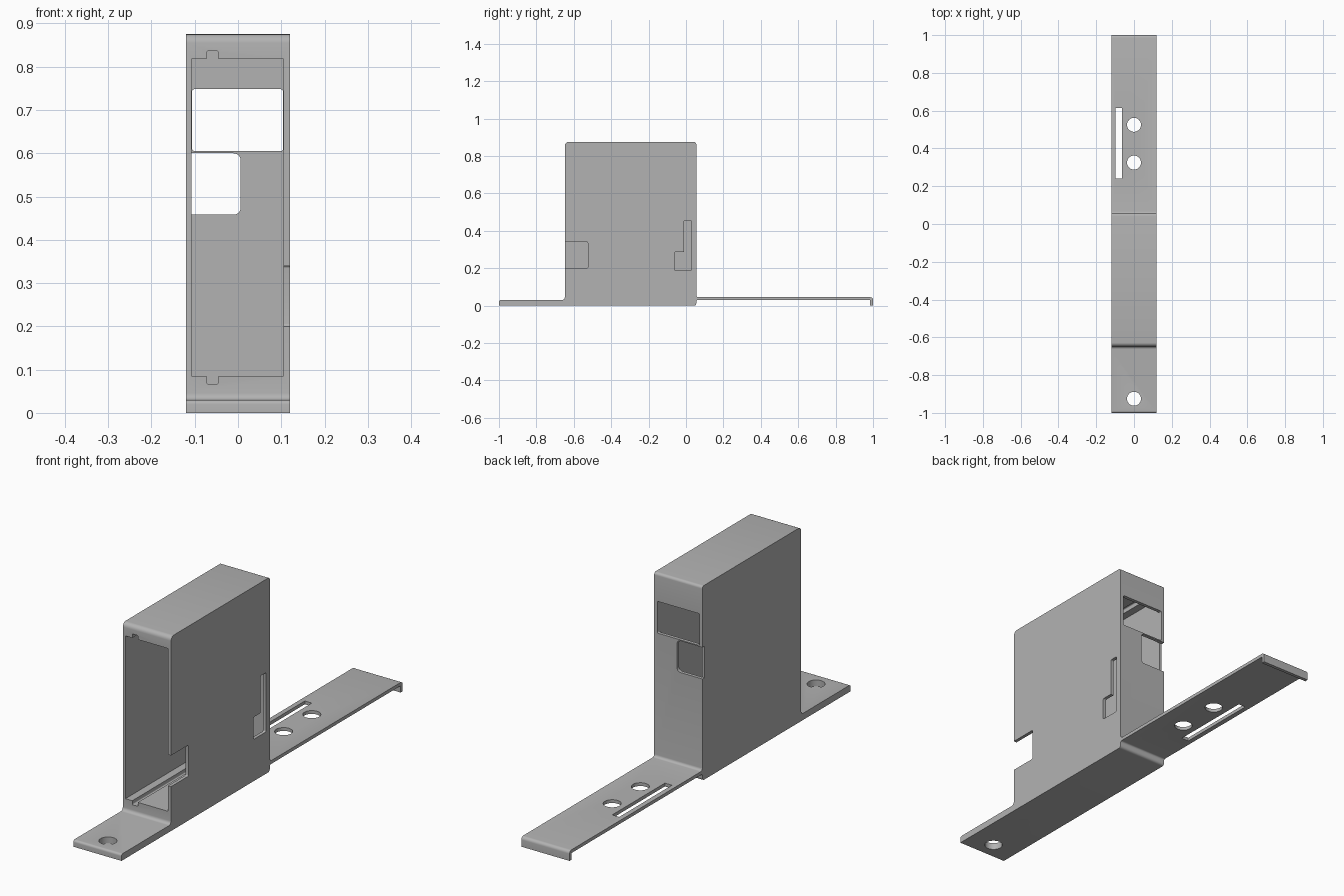
import bpy
import bmesh
import math
from mathutils import Vector

cube = bpy.data.objects.get("Cube")
if cube:
    bpy.data.objects.remove(cube, do_unlink=True)

grey = bpy.data.materials.new("plain grey")
grey.use_nodes = True
colour = (0.45, 0.45, 0.45, 1)
grey.diffuse_color = colour
grey.node_tree.nodes["Principled BSDF"].inputs["Base Color"].default_value = colour


def rounded(corners, steps=5):
    """Outline from (u, v, radius) corners, each corner filleted."""
    out = []
    for i, (u, v, r) in enumerate(corners):
        p = Vector((u, v))
        if not r:
            out.append(p)
            continue
        a = (Vector(corners[i - 1][:2]) - p).normalized()
        b = (Vector(corners[(i + 1) % len(corners)][:2]) - p).normalized()
        for k in range(steps + 1):
            t = math.pi / 2 * k / steps
            out.append(p + a * r * (1 - math.sin(t)) + b * r * (1 - math.cos(t)))
    return out


def box(u0, u1, v0, v1, r=0):
    return rounded([(u0, v0, r), (u1, v0, r), (u1, v1, r), (u0, v1, r)])


def circle(u, v, r, n=40):
    return [Vector((u + r * math.cos(2 * math.pi * k / n),
                    v + r * math.sin(2 * math.pi * k / n))) for k in range(n)]


def prism(name, outline, axis, lo, hi):
    """Extrude a flat outline along one axis from lo to hi."""
    place = {"x": lambda p, w: (w, p.x, p.y),
             "y": lambda p, w: (p.x, w, p.y),
             "z": lambda p, w: (p.x, p.y, w)}[axis]
    bm = bmesh.new()
    ends = [[bm.verts.new(place(p, w)) for p in outline] for w in (lo, hi)]
    bm.faces.new(ends[0])
    bm.faces.new(ends[1])
    n = len(outline)
    for i in range(n):
        j = (i + 1) % n
        bm.faces.new((ends[0][i], ends[0][j], ends[1][j], ends[1][i]))
    bmesh.ops.recalc_face_normals(bm, faces=bm.faces)
    mesh = bpy.data.meshes.new(name)
    bm.to_mesh(mesh)
    bm.free()
    mesh.materials.append(grey)
    obj = bpy.data.objects.new(name, mesh)
    bpy.context.collection.objects.link(obj)
    return obj


# Main body: side profile with both mounting tabs, extruded across the width
W = 0.12
FRONT, BACK, TOP = -0.648, 0.055, 0.875
body = prism("mounting_housing", rounded([
    (-1, 0, 0), (BACK, 0, 0.012), (BACK, 0.03, 0.008), (0.985, 0.03, 0),
    (0.985, 0, 0), (1, 0, 0), (1, 0.045, 0.014), (BACK, 0.045, 0.012),
    (BACK, TOP, 0.012), (FRONT, TOP, 0.02), (FRONT, 0.03, 0.015),
    (-1, 0.03, 0.01)]), "x", -W, W)

# Cavity with guide grooves in floor and ceiling, open at the front
L, R, LOW, HIGH = -0.107, 0.105, 0.085, 0.818
G0, G1, DEPTH = -0.073, -0.045, 0.018
f = 0.004
cavity = rounded([
    (L, LOW, 0), (G0, LOW, 0), (G0, LOW - DEPTH, f), (G1, LOW - DEPTH, f),
    (G1, LOW, 0), (R, LOW, 0), (R, HIGH, 0), (G1, HIGH, 0),
    (G1, HIGH + DEPTH, f), (G0, HIGH + DEPTH, f), (G0, HIGH, 0), (L, HIGH, 0)])

cutters = [
    prism("cavity_cut", cavity, "y", -0.8, 0.04),
    # Back windows, the lower one open through the corner
    prism("upper_window_cut", box(L + 0.0005, R - 0.0005, 0.605, 0.748, 0.006),
          "y", 0.02, 0.1),
    prism("lower_window_cut", rounded([
        (-0.15, 0.458, 0), (0.006, 0.458, 0.016), (0.006, 0.6, 0.016),
        (-0.15, 0.6, 0)]), "y", 0.0395, 0.1),
    # Openings in the left side wall
    prism("front_notch_cut", rounded([
        (-0.8, 0.2, 0), (-0.525, 0.2, 0.006), (-0.525, 0.34, 0.006),
        (-0.8, 0.34, 0)]), "x", 0.08, 0.2),
    prism("side_slot_cut", rounded([
        (-0.06, 0.188, 0.006), (0.028, 0.188, 0.006), (0.028, 0.455, 0.006),
        (-0.01, 0.455, 0.006), (-0.01, 0.288, 0), (-0.06, 0.288, 0.006)]),
        "x", 0.08, 0.2),
    # Rear tab slot
    prism("tab_slot_cut", box(-0.098, -0.063, 0.24, 0.615), "z", -0.1, 0.1),
]
# Screw holes
for y in (-0.925, 0.325, 0.525):
    cutters.append(prism("screw_hole_cut", circle(0, y, 0.037), "z", -0.1, 0.1))

for cutter in cutters:
    cutter.hide_render = True
    mod = body.modifiers.new(cutter.name, "BOOLEAN")
    mod.operation = "DIFFERENCE"
    mod.solver = "EXACT"
    mod.object = cutter

# Bake the cuts and discard the cutters
depsgraph = bpy.context.evaluated_depsgraph_get()
depsgraph.update()
result = bpy.data.meshes.new_from_object(body.evaluated_get(depsgraph))
body.modifiers.clear()
body.data = result
for cutter in cutters:
    bpy.data.objects.remove(cutter, do_unlink=True)
result.name = "mounting_housing"

# Smooth the fillets, keep the edges sharp
bpy.ops.object.select_all(action="DESELECT")
body.select_set(True)
bpy.context.view_layer.objects.active = body
bpy.ops.object.shade_smooth_by_angle(angle=math.radians(30))
